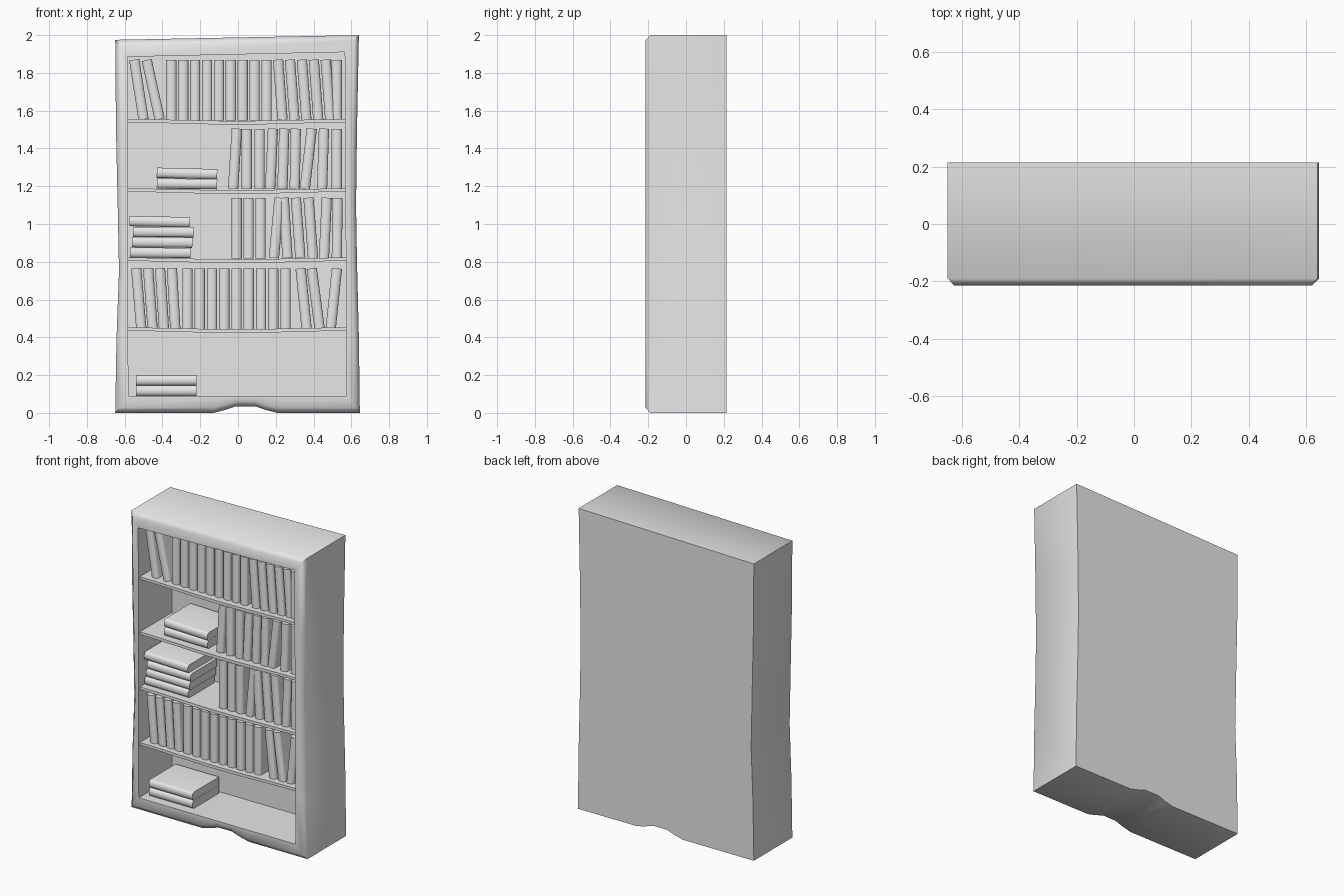
import bpy, bmesh
from math import sin, cos, pi, atan2, radians
from mathutils import Matrix

cube = bpy.data.objects.get("Cube")
if cube:
    bpy.data.objects.remove(cube, do_unlink=True)

gray = bpy.data.materials.new("plain_gray")
gray.use_nodes = True
gray.diffuse_color = (0.8, 0.8, 0.8, 1)
gray.node_tree.nodes["Principled BSDF"].inputs["Base Color"].default_value = (0.8, 0.8, 0.8, 1)


def loft(name, rings, angle=50):
    """Skin a series of matching closed loops and cap both ends."""
    bm = bmesh.new()
    loops = [[bm.verts.new(p) for p in ring] for ring in rings]
    n = len(loops[0])
    for a, b in zip(loops, loops[1:]):
        for i in range(n):
            j = (i + 1) % n
            bm.faces.new((a[i], a[j], b[j], b[i]))
    bm.faces.new(loops[0])
    bm.faces.new(loops[-1])
    bmesh.ops.recalc_face_normals(bm, faces=bm.faces)
    mesh = bpy.data.meshes.new(name)
    bm.to_mesh(mesh)
    bm.free()
    mesh.materials.append(gray)
    obj = bpy.data.objects.new(name, mesh)
    bpy.context.collection.objects.link(obj)
    bpy.ops.object.select_all(action='DESELECT')
    obj.select_set(True)
    bpy.context.view_layer.objects.active = obj
    bpy.ops.object.shade_smooth_by_angle(angle=radians(angle))
    return obj


# Case: warped outline, chamfered front edge, hollow behind the opening
bottom = [(-.65, 0), (-.13, 0), (-.07, .015), (-.01, .035), (.09, .035),
          (.15, .015), (.21, 0), (.645, 0)]
right = [(.64, .4), (.63, .8), (.625, 1.1), (.63, 1.5)]
top = [(.64, 2), (-.65, 1.975)]
left = [(-.646, 1.5), (-.637, 1.1), (-.63, .75), (-.643, .4)]
outline = bottom + right + top + left
chamfer = [(x * .962, 1 + (z - 1) * .971) for x, z in outline]
opening = ([(max(-.58, min(.575, x)), .09) for x, z in bottom]
           + [(.575 - .005 * z, z) for x, z in right]
           + [(.565, 1.91), (-.585, 1.885)]
           + [(-.582, z) for x, z in left])
stations = [(outline, .215), (outline, -.19), (chamfer, -.215), (opening, -.215), (opening, .135)]
loft("bookcase_case", [[(x, y, z) for x, z in pts] for pts, y in stations])

# Sagging shelves
shelf_tops = [.452, .822, 1.188, 1.555]
steps = 12
for k, z0 in enumerate(shelf_tops):
    upper, lower = [], []
    for i in range(steps + 1):
        t = i / steps
        x = -.59 + 1.17 * t
        sag = .009 * sin(pi * t) ** 2
        upper.append((x, z0 - sag))
        lower.append((x, z0 - .018 - 1.2 * sag))
    profile = upper + lower[::-1]
    loft(f"shelf_{k + 1}", [[(x, y, z) for x, z in profile] for y in (-.2, .14)], 30)

# Books: block with a rounded spine at the front
THICK, TALL = .054, .32
section = [(THICK / 2, .115), (-THICK / 2, .115)]
for i in range(9):
    a = pi * i / 8
    section.append((-THICK / 2 * cos(a), -.148 - .018 * sin(a)))


def book(name, x, z, tilt):
    obj = loft(name, [[(px, py, h) for px, py in section] for h in (0, TALL)], 40)
    obj.data.transform(Matrix.Translation((x, 0, z)) @ Matrix.Rotation(tilt, 4, 'Y'))


# Upright rows: shelf height, then (bottom x, sideways lean) of each book
rows = {
    "top_row": (1.555, [(-.5, -.05), (-.415, -.07)]
                + [(-.353 + .063 * i, 0) for i in range(9)]
                + [(.236 + .063 * i, -.024) for i in range(5)] + [(.523, 0)]),
    "upper_row": (1.19, [(-.026, .02), (.046, 0), (.114, 0), (.17, .015), (.235, .01),
                         (.3, .006), (.354, .037), (.445, .01), (.523, 0)]),
    "middle_row": (.824, [(-.007, 0), (.056, 0), (.119, 0), (.19, .03), (.262, -.02),
                          (.33, -.024), (.397, -.024), (.455, .015), (.523, .004)]),
    "lower_row": (.45, [(-.512 + .06 * i, -.027 + .003 * i) for i in range(4)]
                  + [(-.268 + .065 * i, 0) for i in range(9)]
                  + [(.363, -.032), (.432, -.042), (.491, .033)]),
}
for row, (z, items) in rows.items():
    for i, (x, lean) in enumerate(items):
        tilt = atan2(lean, TALL)
        # lift so the lower corner rests on the shelf
        book(f"{row}_book_{i + 1}", x, z - .006 + THICK / 2 * abs(sin(tilt)), tilt)

# Lying stacks: base height, then (left x, tilt) of each book from the bottom up
stacks = {
    "floor_stack": (.09, [(-.54, 0), (-.54, 0)]),
    "middle_stack": (.82, [(-.572, .01), (-.562, .01), (-.555, .006), (-.575, .02)]),
    "upper_stack": (1.185, [(-.43, .01), (-.43, .025)]),
}
for stack, (z, items) in stacks.items():
    for i, (x, tilt) in enumerate(items):
        book(f"{stack}_book_{i + 1}", x, z + (i + .5) * (THICK + .001) + TALL * sin(tilt) / 2,
             pi / 2 + tilt)
